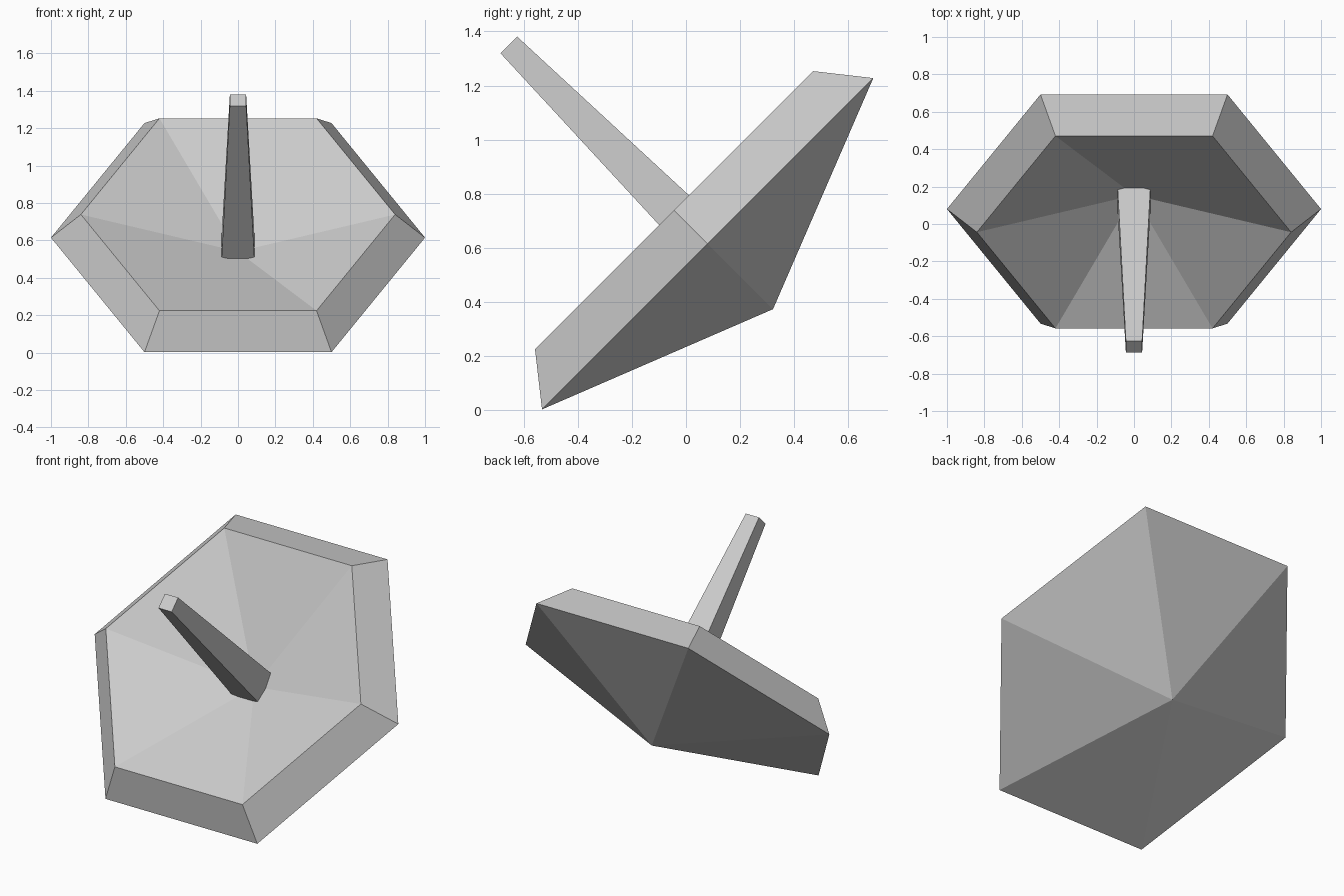
import bpy
import bmesh
import math
from mathutils import Matrix

cube = bpy.data.objects.get("Cube")
if cube:
    bpy.data.objects.remove(cube, do_unlink=True)

grey = bpy.data.materials.new("light grey")
grey.use_nodes = True
color = (0.6, 0.6, 0.6, 1)
grey.diffuse_color = color
grey.node_tree.nodes["Principled BSDF"].inputs["Base Color"].default_value = color

# Both parts share one axis, tilted forward and up
tilt = Matrix.Translation((0, 0.08, 0.615)) @ Matrix.Rotation(math.radians(45), 4, "X")


def lathe(name, profile, sides, turn=0.0):
    """Sweep (radius, height) points around the axis; zero radius makes a tip."""
    bm = bmesh.new()
    rings = []
    for r, h in profile:
        count = sides if r > 0 else 1
        angles = [turn + math.tau * i / sides for i in range(count)]
        rings.append([bm.verts.new((r * math.cos(a), r * math.sin(a), h)) for a in angles])
    for low, high in zip(rings, rings[1:]):
        for i in range(sides):
            j = (i + 1) % sides
            corners = [low[i % len(low)], low[j % len(low)],
                       high[j % len(high)], high[i % len(high)]]
            bm.faces.new(list(dict.fromkeys(corners)))
    bmesh.ops.recalc_face_normals(bm, faces=bm.faces)
    mesh = bpy.data.meshes.new(name)
    bm.to_mesh(mesh)
    bm.free()
    mesh.materials.append(grey)
    obj = bpy.data.objects.new(name, mesh)
    obj.matrix_world = tilt
    bpy.context.collection.objects.link(obj)
    return obj


# Six-sided dish: pointed back, sloping rim, shallow hollow front
lathe("dish", [(0, -0.342), (1, 0), (0.84, 0.175), (0, -0.105)], 6)

# Square tapered feed rod rising from the hollow
root2 = math.sqrt(2)
lathe("feed_rod", [(0, -0.105), (0.089 * root2, -0.105),
                   (0.0435 * root2, 1.04), (0, 1.04)], 4, math.pi / 4)
